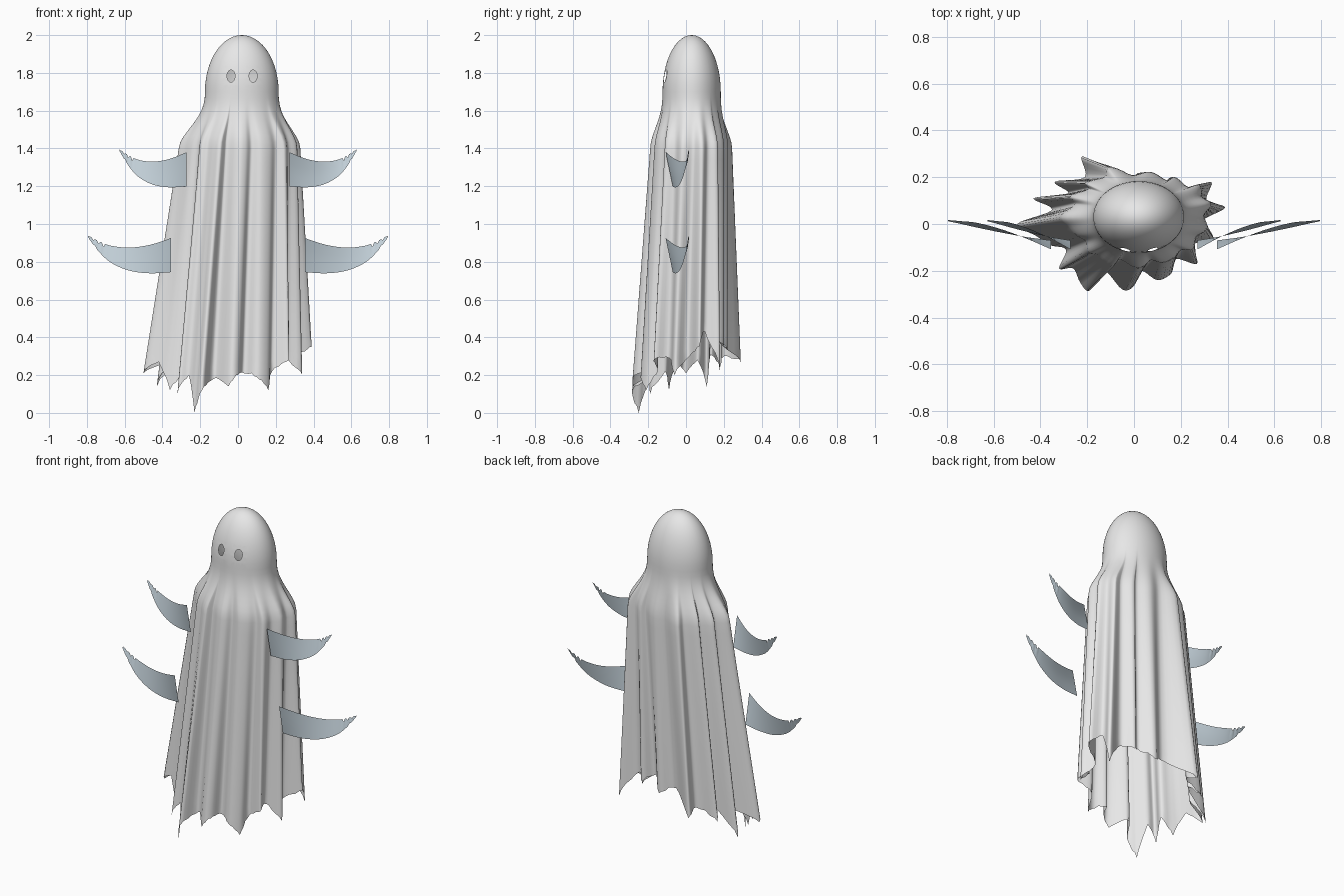
import bpy, bmesh, math, random
from mathutils import Vector

if "Cube" in bpy.data.objects:
    bpy.data.objects.remove(bpy.data.objects["Cube"])
random.seed(4)

def material(name, rgb):
    m = bpy.data.materials.new(name)
    m.diffuse_color = (*rgb, 1)
    m.use_nodes = True
    m.node_tree.nodes["Principled BSDF"].inputs["Base Color"].default_value = m.diffuse_color
    return m

SHEET = material("pale sheet", (0.8, 0.8, 0.8))
ARM = material("blue grey cloth", (0.56, 0.65, 0.71))

def finish(bm, name, mat):
    me = bpy.data.meshes.new(name)
    bm.to_mesh(me)
    bm.free()
    me.materials.append(mat)
    ob = bpy.data.objects.new(name, me)
    bpy.context.collection.objects.link(ob)
    for p in me.polygons:
        p.use_smooth = True
    return ob

def catmull(a, b, c, d, t):
    return 0.5 * (2*b + (c-a)*t + (2*a-5*b+4*c-d)*t*t + (3*b-a-3*c+d)*t**3)

# Hem: fold ridges and valleys (x, y, z), anticlockwise from the left side
HEM = [(-.50, 0, .21), (-.42, -.05, .27), (-.36, -.09, .12), (-.29, -.11, .22),
       (-.32, -.19, .10), (-.26, -.19, .20), (-.23, -.25, 0), (-.19, -.285, .12),
       (-.13, -.20, .18), (-.05, -.28, .14), (0, -.265, .20), (.03, -.20, .21),
       (.10, -.24, .19), (.16, -.21, .12), (.18, -.15, .22), (.27, -.17, .28),
       (.25, -.09, .29), (.34, -.06, .20), (.29, .01, .29), (.39, .07, .35),
       (.31, .10, .43), (.33, .18, .22), (.22, .14, .38), (.16, .20, .36),
       (.10, .15, .40), (.03, .22, .33), (-.06, .18, .37), (-.22, .29, .27),
       (-.21, .20, .30), (-.34, .18, .24), (-.28, .13, .31), (-.43, .11, .14),
       (-.35, .06, .28)]
N, SUB = len(HEM), 5

def hem_angle(p):
    return math.atan2(p[1] / .27, (p[0] + .03) / .44)

columns = []                       # hem point, angle and relative fold radius
for i in range(N):
    a, b, c, d = (HEM[(i + k) % N] for k in (-1, 0, 1, 2))
    a0 = hem_angle(b)
    step = (hem_angle(c) - a0) % math.tau
    for s in range(SUB):
        t = s / SUB
        x, y = (catmull(a[k], b[k], c[k], d[k], t) for k in (0, 1))
        z = b[2] + (c[2] - b[2]) * t + (random.uniform(0, .015) if s else 0)
        fold = math.hypot((x + .03) / .44, y / .27) - .95
        columns.append((Vector((x, y, z)), a0 + step * t, fold))

CX, CY, NECK, CHEST = .02, .03, 1.70, 1.40

def ring_point(ang, rx, ry, z):
    return Vector((CX + rx * math.cos(ang), CY + ry * math.sin(ang), z))

# Sheet: domed head, shoulders, then folds running down to the ragged hem
bm = bmesh.new()
rows = []
for k in range(1, 14):
    e = k / 13 * math.pi / 2
    rows.append([ring_point(a, .195 * math.sin(e), .154 * math.sin(e),
                            NECK + .3 * math.cos(e)) for _, a, _ in columns])

def shoulder(col, t):
    _, a, f = col
    s = t ** 1.3
    s = s * s * (3 - 2 * s)
    k = 1 + .5 * f * s
    return ring_point(a, (.195 + .12 * s) * k, (.154 + .055 * s) * k,
                      NECK + (CHEST - NECK) * t)

for k in range(1, 10):
    rows.append([shoulder(c, k / 9) for c in columns])
for k in range(1, 19):
    rows.append([shoulder(c, 1).lerp(c[0], k / 18) for c in columns])

top = bm.verts.new((CX, CY, 2))
grid = [[bm.verts.new(p) for p in row] for row in rows]
M = len(columns)
for j in range(M):
    n = (j + 1) % M
    bm.faces.new((top, grid[0][j], grid[0][n]))
    for r0, r1 in zip(grid, grid[1:]):
        bm.faces.new((r0[j], r1[j], r1[n], r0[n]))

# Eye holes: cut an oval outline into the face, then remove its inside
for ex in (-.037, .08):
    ez, w, h, sides = 1.783, .021, .032, 16
    planes = []
    for k in range(sides):
        a = math.tau * k / sides
        no = Vector((math.cos(a) / w, 0, math.sin(a) / h)).normalized()
        planes.append((Vector((ex + w * math.cos(a), 0, ez + h * math.sin(a))), no))

    def inside(f):
        c = f.calc_center_median()
        return c.y < 0 and all((c - co).dot(no) < 0 for co, no in planes)

    for co, no in planes:
        near = [f for f in bm.faces if f.calc_center_median().y < 0
                and abs(f.calc_center_median().x - ex) < .045
                and abs(f.calc_center_median().z - ez) < .065]
        near_geom = near + list({e for f in near for e in f.edges}) + \
            list({v for f in near for v in f.verts})
        # only cut faces close to this side of the oval
        bmesh.ops.bisect_plane(bm, geom=near_geom, plane_co=co, plane_no=no, dist=1e-6)
    bmesh.ops.delete(bm, geom=[f for f in bm.faces if inside(f)], context='FACES')
finish(bm, "sheet_body", SHEET)

# Arms: twisted, tapering cloth sleeves with frayed tips
# (distance along, upper z, lower z, upper y, lower y)
SLEEVE = [(0, .18, 0, -.108, -.07), (.25, .145, -.006, -.06, -.055),
          (.5, .13, .008, -.02, -.035), (.72, .14, .05, .005, -.015),
          (.87, .165, .11, .012, 0), (1, .195, .185, .017, .012)]

def arm(name, side, x0, z0, length):
    bm = bmesh.new()
    strips = []
    seg = 7
    total = (len(SLEEVE) - 1) * seg
    for q in range(total + 1):
        i = min(q // seg, len(SLEEVE) - 2)
        t = q / seg - i
        pts = [SLEEVE[max(0, min(len(SLEEVE) - 1, i + k))] for k in (-1, 0, 1, 2)]
        u, zt, zb, yt, yb = (catmull(*(p[k] for p in pts), t) for k in range(5))
        if u > .78 and q % 3 == 1:          # frayed notches
            zt -= .25 * (zt - zb)
        if u > .85 and q % 4 == 2:
            zb += .2 * (zt - zb)
        x = side * (x0 + length * u)
        strips.append([bm.verts.new((x, yt + (yb - yt) * w, z0 + zt + (zb - zt) * w))
                       for w in (0, .33, .67, 1)])
    for s0, s1 in zip(strips, strips[1:]):
        for k in range(3):
            f = (s0[k], s0[k+1], s1[k+1], s1[k])
            bm.faces.new(f if side > 0 else f[::-1])
    finish(bm, name, ARM)

for side, label in ((1, "right"), (-1, "left")):
    arm("upper_arm_" + label, side, .272, 1.2, .355)
    arm("lower_arm_" + label, side, .355, .745, .44)
